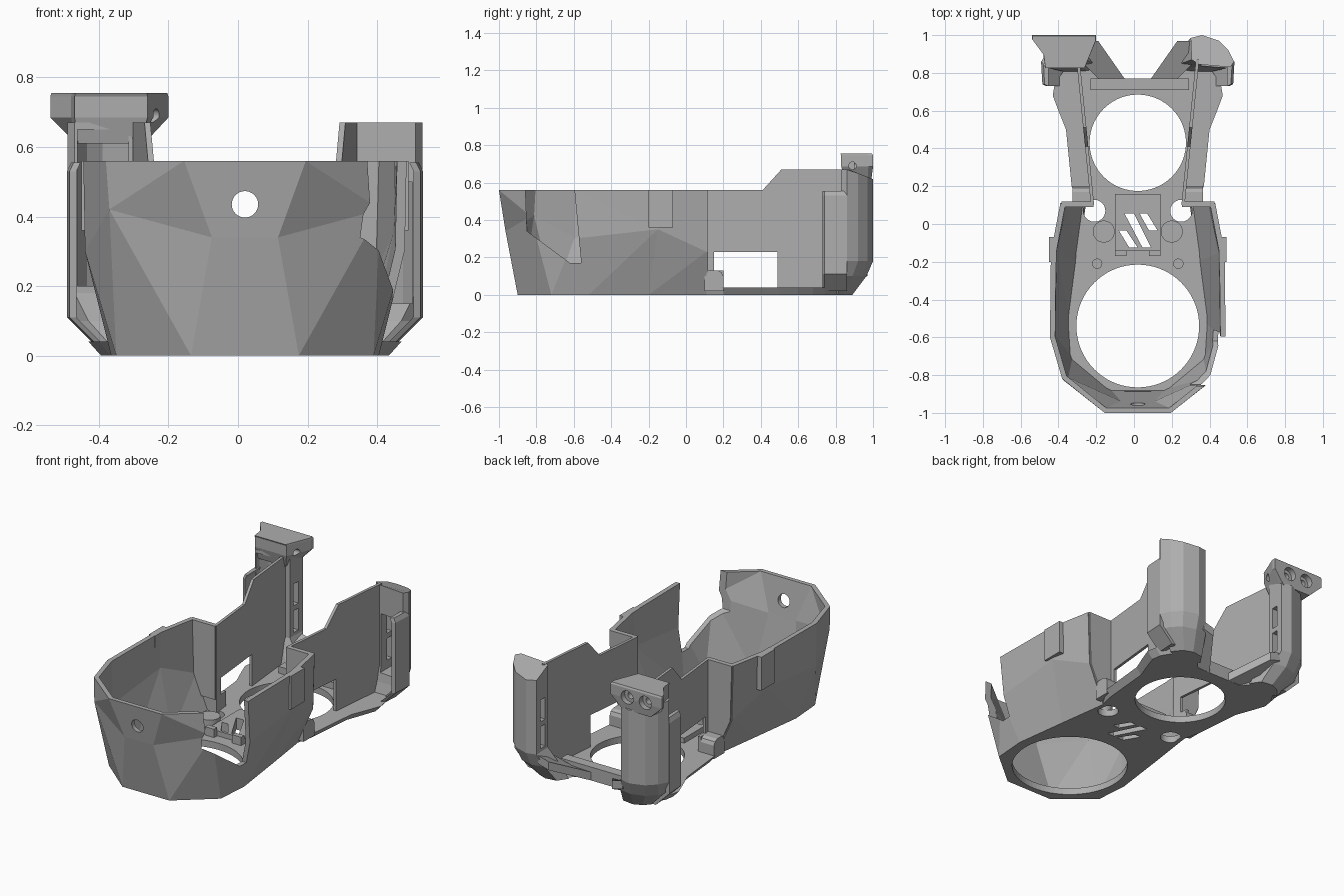
import bpy, bmesh, math

cube = bpy.data.objects.get("Cube")
if cube:
    bpy.data.objects.remove(cube, do_unlink=True)

CX = 0.02  # symmetry plane of the shell

grey = bpy.data.materials.new("plain grey")
grey.use_nodes = True
GREY = (0.42, 0.42, 0.42, 1)
grey.diffuse_color = GREY
grey.node_tree.nodes["Principled BSDF"].inputs["Base Color"].default_value = GREY


def make(name, verts, faces, fix=True):
    bm = bmesh.new()
    vs = [bm.verts.new((x + CX, y, z)) for x, y, z in verts]
    for f in faces:
        bm.faces.new([vs[i] for i in f])
    if fix:
        bmesh.ops.recalc_face_normals(bm, faces=bm.faces)
    me = bpy.data.meshes.new(name)
    bm.to_mesh(me)
    bm.free()
    me.materials.append(grey)
    ob = bpy.data.objects.new(name, me)
    bpy.context.collection.objects.link(ob)
    return ob


def loft(name, rows):
    n = len(rows[0])
    faces = [tuple(range(n)), tuple(range((len(rows) - 1) * n, len(rows) * n))]
    for r in range(len(rows) - 1):
        for i in range(n):
            j = (i + 1) % n
            faces.append((r * n + i, r * n + j, r * n + n + j, r * n + n + i))
    return make(name, [p for row in rows for p in row], faces)


def prism(name, pts, lo, hi, axis="z"):
    place = {"z": lambda a, b, h: (a, b, h), "x": lambda a, b, h: (h, a, b),
             "y": lambda a, b, h: (a, h, b)}[axis]
    return loft(name, [[place(a, b, h) for a, b in pts] for h in (lo, hi)])


def box(name, x0, x1, y0, y1, z0, z1):
    return prism(name, [(x0, y0), (x1, y0), (x1, y1), (x0, y1)], z0, z1)


def disc(name, a, b, r, lo, hi, axis="z", n=48):
    ring = [(a + r * math.cos(t * math.tau / n), b + r * math.sin(t * math.tau / n)) for t in range(n)]
    return prism(name, ring, lo, hi, axis)


def bake(ob):
    deps = bpy.context.evaluated_depsgraph_get()
    me = bpy.data.meshes.new_from_object(ob.evaluated_get(deps))
    ob.modifiers.clear()
    ob.data = me


def cut(ob, *cutters):
    for c in cutters:
        m = ob.modifiers.new("cut", "BOOLEAN")
        m.operation, m.solver, m.object = "DIFFERENCE", "EXACT", c
        bake(ob)
        bpy.data.objects.remove(c, do_unlink=True)


def sided(pts, s):
    return [(p[0] * s,) + tuple(p[1:]) for p in pts]


# Faceted front hull: bottom, middle and rim rows, from front corner to rear end
rows = [
    [(.155, -.9, 0), (.37, -.72, 0), (.385, -.52, 0), (.343, -.2, 0), (.30, .11, 0)],
    [(.095, -.965, .34), (.39, -.83, .42), (.46, -.6, .3), (.455, -.15, .35), (.40, .11, .23)],
    [(.175, -1, .56), (.40, -.82, .56), (.465, -.6, .56), (.46, -.15, .56), (.41, .11, .56)],
]
full = [sided(reversed(r), -1) + r for r in rows]
n = len(full[0])
tris = []
for r in range(2):
    for i in range(n - 1):
        a, b, c, d = r * n + i, r * n + i + 1, r * n + n + i + 1, r * n + n + i
        if i == n // 2 - 1:
            tris.append((a, b, c, d))
        elif (i >= n // 2) == (r == 0):
            tris += [(a, b, c), (a, c, d)]
        else:
            tris += [(a, b, d), (b, c, d)]
hull = make("front_hull", [p for r in full for p in r], tris, fix=False)
sol = hull.modifiers.new("wall", "SOLIDIFY")
sol.thickness, sol.offset = 0.028, -1
bake(hull)
for v in hull.data.vertices:  # level the rim and the underside
    if v.co.z > .5:
        v.co.z = .56
    elif v.co.z < .06:
        v.co.z = 0
cut(hull, disc("front_port", 0, .435, .038, -1.1, -.8, "y"),
    prism("side_notch", [(-.86, .6), (-.85, .34), (-.62, .17), (-.56, .17), (-.6, .6)], .28, .6, "x"))

# Floor plate, undercut along its rear edges, with its round openings
half = [(.155, -.9), (.37, -.72), (.385, -.52), (.343, -.2), (.30, .11), (.35, .2), (.38, .5),
        (.42, .6), (.45, .68), (.44, .74), (.36, .86), (.26, .87), (.17, .77)]
outline = half + sided(reversed(half), -1)
floor = loft("floor_plate", [[(x * (.92 if y > .15 else 1), y, 0) for x, y in outline],
                             [(x, y, .04) for x, y in outline]])
cut(floor, disc("front_opening", 0, -.54, .325, -.1, .2, n=72),
    disc("rear_opening", 0, .43, .255, -.1, .2, n=72),
    *[disc("bolt_hole", s * .23, .07, .058, -.1, .2) for s in (1, -1)])

# Slotted centre plate
plate = box("centre_plate", -.12, .12, -.14, .16, .03, .07)
slots = [[(-.1, -.035), (-.06, -.035), (0, -.125), (-.045, -.125)],
         [(-.07, .055), (-.02, .055), (.07, -.125), (.025, -.125)],
         [(.01, .055), (.05, .055), (.105, -.035), (.06, -.035)]]
for s in slots:
    cut(plate, prism("slot", s, -.1, .2))
    cut(floor, prism("slot", s, -.1, .2))
box("rear_crossbar", -.25, .27, .71, .77, .02, .08)
box("front_catch", -.07, .07, -.905, -.885, .03, .07)

for s, side in ((1, "left"), (-1, "right")):
    # Floor bosses
    disc(side + "_large_boss", s * .18, -.04, .058, .03, .09)
    disc(side + "_small_boss", s * .215, -.21, .027, .03, .06)
    box(side + "_plate_clip", s * .06, s * .12, -.17, -.14, .03, .09)

    # Flat rear side wall, raised towards the back, with a low window
    wall = prism(side + "_rear_wall", [(.1, .02), (.87, .02), (.87, .67), (.51, .67), (.41, .56), (.1, .56)],
                 s * .231, s * .248, "x")
    cut(wall, prism("window", [(.2, .04), (.49, .04), (.49, .23), (.15, .23), (.15, .13), (.2, .13)],
                    s * .15, s * .4, "x"))
    for v in wall.data.vertices:
        v.co.x += s * .1 * (v.co.y - .1)

    # Return panel closing the hull, and its foot
    panel = [(.235, .12), (.345, .12), (.395, .23), (.405, .56), (.235, .56)]
    prism(side + "_return_panel", sided(panel, s), .09, .118, "y")
    prism(side + "_foot", [(.1, .02), (.2, .02), (.2, .1), (.19, .12), (.17, .13), (.1, .13)],
          s * .24, s * .345, "x")
    box(side + "_rim_clip", s * .43, s * .47, -.2, -.07, .36, .56)

    # Rear corner post with a tapered toe and a cap falling to the back
    sec = [(.325, .845), (.49, .83), (.51, .86), (.48, .92), (.43, .97), (.34, 1), (.28, .985), (.285, .87)]
    mid = [(.30, .83), (.45, .82), (.48, .84), (.46, .89), (.41, .94), (.33, .965), (.25, .95), (.23, .85)]
    toe = [(.24, .80), (.36, .80), (.39, .81), (.37, .84), (.34, .87), (.29, .89), (.22, .88), (.18, .82)]
    levels = [[(s * x, y, z) for x, y in ring] for ring, z in ((toe, 0), (mid, .1), (sec, .18))]
    cap = [(s * x, y, .67 - .4 * max(0, y - .87)) for x, y in sec]
    post = loft(side + "_rear_post", levels + [cap])
    # Hollow of the post, open to the front, and the inner slots reaching it
    bottom, roof = (.15, .5) if s > 0 else (.2, .65)
    hollow = [(.335, .75), (.482, .75), (.482, .865), (.455, .91), (.41, .945), (.335, .965)]
    cut(post, prism("post_hollow", sided(hollow, s), bottom, roof),
        *[box("post_slot", s * .2, s * .4, .9, .945, z, z + .13) for z in (.2, .36)])

    # Thin outer flange in front of the post
    flange = [(.485, .73), (.505, .74), (.512, .86), (.485, .86)]
    loft(side + "_post_flange", [[(s * (x - d), y, z) for x, y in flange]
         for d, z in ((.09, .02), (0, .11), (0, .53), (.012, .555))])

    # Sloping brace from the crossbar to the post
    brace = [(.07, .77, .05), (.2, .76, .05), (.30, .86, .15), (.28, .97, .17), (.21, .97, .15)]
    loft(side + "_brace", [[(s * x, y, z - .05) for x, y, z in brace], [(s * x, y, z) for x, y, z in brace]])

# Flared sensor head on the right post
low = [(-.48, .99), (-.29, .99), (-.29, .97), (-.30, .85), (-.48, .85), (-.485, .9), (-.48, .97)]
top = [(-.56, 1), (-.22, 1), (-.22, .975), (-.28, .83), (-.49, .83), (-.50, .9), (-.56, .98)]
trim = [(x * .98 - .008, y - .005) for x, y in top]
head = loft("sensor_head", [[(x, y, z) for x, y in ring]
            for ring, z in ((low, .61), (top, .685), (top, .745), (trim, .755))])
cut(head, *[disc("eye_socket", x, .69, .04, .965, 1.1, "y") for x in (-.45, -.33)],
    *[disc("eye_bore", x, .69, .02, .9, 1.1, "y") for x in (-.45, -.33)],
    disc("inner_bore", .89, .69, .02, -.32, -.1, "x"))
